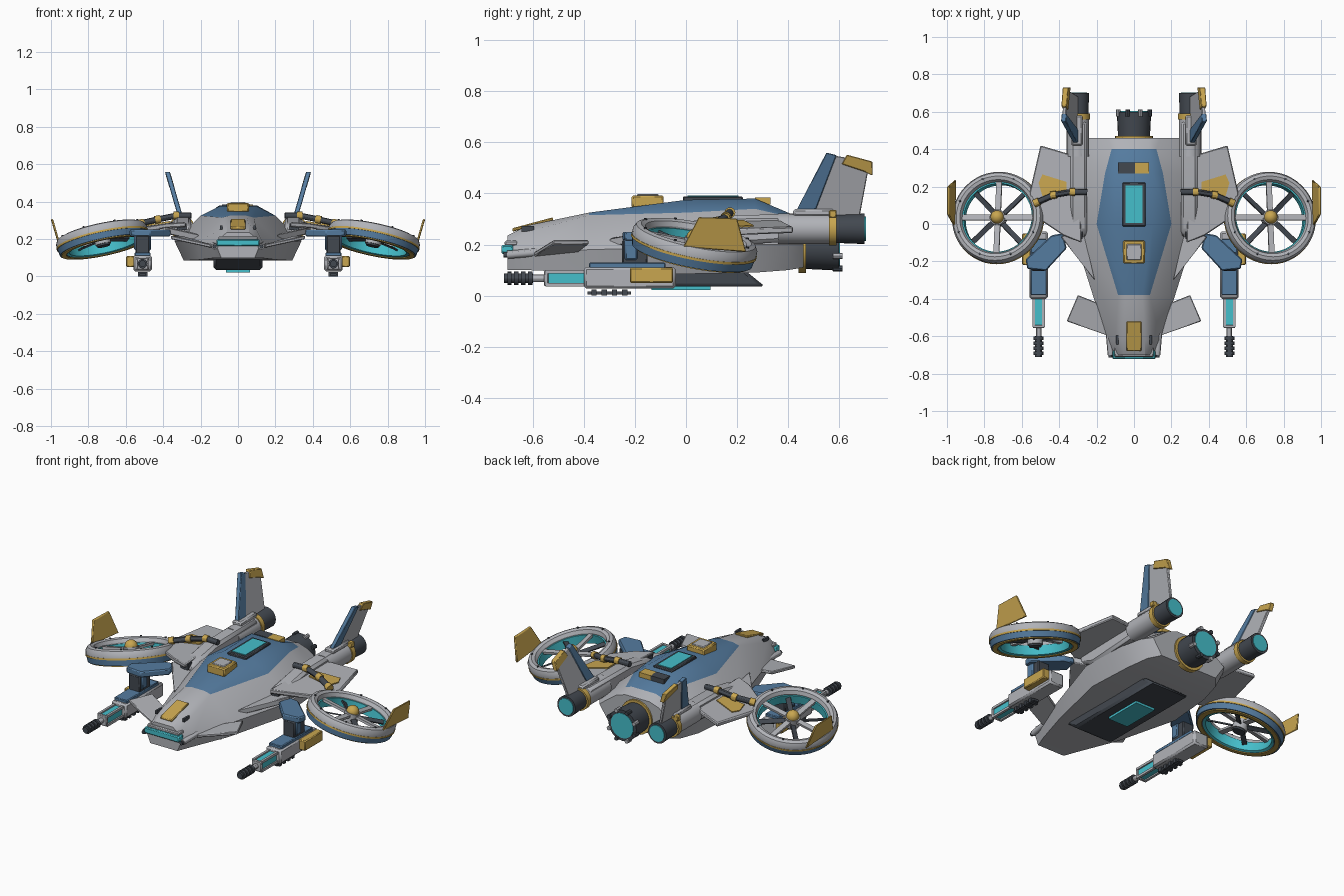
import bpy, bmesh, math
from mathutils import Matrix, Vector

cube = bpy.data.objects.get("Cube")
if cube:
    bpy.data.objects.remove(cube, do_unlink=True)

def material(name, r, g, b):
    m = bpy.data.materials.new(name)
    m.use_nodes = True
    m.diffuse_color = (r, g, b, 1)
    m.node_tree.nodes["Principled BSDF"].inputs["Base Color"].default_value = (r, g, b, 1)
    return m

GREY = material("hull_grey", .44, .45, .48)
BLUE = material("panel_blue", .09, .2, .35)
GOLD = material("trim_gold", .58, .38, .08)
TEAL = material("glow_teal", .06, .52, .6)
DARK = material("dark_metal", .055, .065, .08)

def finish(name, bm, mats, pair=False, bevel=0, matrix=None):
    if matrix:
        bm.transform(matrix)
    bmesh.ops.recalc_face_normals(bm, faces=bm.faces[:])
    me = bpy.data.meshes.new(name)
    bm.to_mesh(me)
    bm.free()
    for m in mats if isinstance(mats, list) else [mats]:
        me.materials.append(m)
    for p in me.polygons:
        p.use_smooth = True
    me.set_sharp_from_angle(angle=math.radians(30))
    ob = bpy.data.objects.new(name, me)
    bpy.context.collection.objects.link(ob)
    if bevel:
        b = ob.modifiers.new("bevel", 'BEVEL')
        b.width, b.segments = bevel, 1
    if pair:
        ob.modifiers.new("mirror", 'MIRROR')
    return ob

def box(name, c, size, mat, pair=False, bevel=0, matrix=None, yaw=0):
    bm = bmesh.new()
    bmesh.ops.create_cube(bm, size=1)
    bm.transform(Matrix.Translation(c) @ Matrix.Rotation(yaw, 4, 'Z') @ Matrix.Diagonal((*size, 1)))
    return finish(name, bm, mat, pair, bevel, matrix)

def prism(name, pts, depth, mat, pair=False, bevel=0):
    bm = bmesh.new()
    f = bm.faces.new([bm.verts.new(p) for p in pts])
    new = bmesh.ops.extrude_face_region(bm, geom=[f])["geom"]
    bmesh.ops.translate(bm, vec=depth, verts=[v for v in new if isinstance(v, bmesh.types.BMVert)])
    if f.is_valid and len([e for e in f.edges if len(e.link_faces) > 1]) == 0:
        bm.faces.remove(f)
    return finish(name, bm, mat, pair, bevel)

def tube(name, a, b, r0, mat, pair=False, r1=None, seg=24, matrix=None):
    a, b = Vector(a), Vector(b)
    bm = bmesh.new()
    bmesh.ops.create_cone(bm, cap_ends=True, segments=seg, radius1=r0,
                          radius2=r0 if r1 is None else r1, depth=(b - a).length)
    bm.transform(Matrix.Translation((a + b) / 2) @ (b - a).to_track_quat('Z', 'Y').to_matrix().to_4x4())
    return finish(name, bm, mat, pair, 0, matrix)

def lathe(name, prof, mat, pair, matrix, seg=48):
    bm = bmesh.new()
    rings = [[bm.verts.new((r * math.cos(t), r * math.sin(t), z)) for r, z in prof]
             for t in (2 * math.pi * i / seg for i in range(seg))]
    n = len(prof)
    for i in range(seg):
        p, q = rings[i], rings[(i + 1) % seg]
        for j in range(n):
            bm.faces.new((p[j], q[j], q[(j + 1) % n], p[(j + 1) % n]))
    return finish(name, bm, mat, pair, 0, matrix)

# Hull: y, then half width and height of bottom, side, shoulder and roof
sections = [
    (-.70, .09, .10, .11, .15, .09, .21, .06, .235),
    (-.62, .12, .10, .14, .17, .10, .25, .06, .275),
    (-.38, .20, .09, .22, .18, .085, .315, .045, .325),
    (0, .29, .085, .34, .19, .20, .325, .10, .375),
    (.27, .27, .09, .32, .20, .155, .34, .10, .38),
    (.40, .24, .10, .29, .20, .12, .31, .08, .325),
    (.46, .19, .11, .25, .20, .14, .28, .08, .30)]
bm = bmesh.new()
loops = []
for y, *v in sections:
    half = [(v[i], v[i + 1]) for i in range(0, 8, 2)]
    loops.append([bm.verts.new((x, y, z)) for x, z in half + [(-x, z) for x, z in reversed(half)]])
for k, (p, q) in enumerate(zip(loops, loops[1:])):
    for j in range(8):
        f = bm.faces.new((p[j], q[j], q[(j + 1) % 8], p[(j + 1) % 8]))
        f.material_index = int(j in (2, 3, 4) and 2 <= k <= 4)
bm.faces.new(loops[0])
bm.faces.new(loops[-1])
finish("hull", bm, [GREY, BLUE])

# Nose details
box("nose_light", (0, -.70, .18), (.23, .045, .035), TEAL, bevel=.005)
box("nose_brow", (0, -.685, .205), (.21, .05, .02), GREY, bevel=.005)
prism("nose_panel", [(-.04, -.68, .25), (.04, -.68, .25), (.04, -.52, .293), (-.04, -.52, .293)],
      (0, 0, .014), GOLD, bevel=.004)
tube("nose_cannon", (.125, -.70, .16), (.135, -.58, .17), .016, GREY, True, seg=12)
tube("nose_muzzle", (.125, -.715, .16), (.125, -.69, .16), .011, DARK, True, seg=12)
box("nose_sensor", (.09, -.62, .262), (.012, .05, .02), DARK, True)
prism("canard", [(.13, -.60, .15), (.20, -.42, .17), (.30, -.38, .20), (.36, -.52, .20)],
      (0, 0, .018), GREY, True, .004)

# Roof details
box("window_frame", (0, .105, .379), (.125, .235, .02), DARK, bevel=.005)
box("roof_window", (0, .105, .387), (.09, .20, .012), TEAL)
box("hatch_frame", (0, -.15, .368), (.115, .125, .05), GOLD, bevel=.006)
box("hatch_lid", (0, -.15, .392), (.08, .085, .012), GREY, bevel=.004)
box("roof_stripe_dark", (-.04, .30, .37), (.09, .06, .028), DARK)
box("roof_stripe_gold", (.04, .30, .37), (.08, .06, .028), GOLD)

# Belly pod
prism("belly_pod", [(.13, -.42, .10), (.13, .23, .10), (.13, .31, .035), (.13, -.34, .035)],
      (-.26, 0, 0), DARK, bevel=.012)
box("belly_window", (0, -.02, .031), (.13, .23, .018), TEAL)

# Wings and strakes
prism("wing", [(.28, -.10, .265), (.38, -.06, .26), (.50, .02, .24), (.56, .16, .235), (.50, .42, .245), (.30, .36, .275)],
      (0, 0, .025), GREY, True, .005)
prism("wing_panel", [(.36, .155, .288), (.49, .15, .268), (.51, .22, .264), (.49, .265, .267), (.36, .225, .287)],
      (0, 0, .009), GOLD, True)
prism("strake", [(.28, .0, .21), (.39, -.07, .23), (.21, -.30, .19)], (0, 0, .035), GREY, True, .004)

# Curved arms carrying the fans
arm = [(.25, .17, .325), (.33, .172, .325), (.43, .155, .305), (.52, .115, .285)]
for i, (a, b) in enumerate(zip(arm, arm[1:])):
    tube("fan_arm_%d" % (i + 1), a, b, .016, DARK, True, seg=12)
for i in (1, 2, 3):
    p, d = Vector(arm[i]), (Vector(arm[i]) - Vector(arm[i - 1])).normalized() * .015
    tube("arm_collar_%d" % i, p - d, p + d, .021, GOLD, True, seg=12)

# Tilted ring fans
FAN = Matrix.Translation((.727, .033, .205)) @ Matrix.Rotation(math.radians(12), 4, 'Y') \
    @ Matrix.Rotation(math.radians(-11), 4, 'X')
lathe("fan_ring", [(.195, -.005), (.193, .015), (.202, .033), (.22, .04), (.238, .033), (.248, .015), (.248, -.005)],
      GREY, True, FAN)
lathe("fan_trim", [(.2, -.015), (.2, -.005), (.25, -.005), (.25, -.015)], GOLD, True, FAN)
lathe("fan_band", [(.2, -.048), (.2, -.015), (.246, -.015), (.24, -.048)], BLUE, True, FAN)
lathe("fan_lower_trim", [(.205, -.053), (.205, -.045), (.232, -.045), (.232, -.053)], GOLD, True, FAN)
lathe("fan_glow", [(.186, -.045), (.186, .008), (.2, .008), (.2, -.05)], TEAL, True, FAN)
for i in range(4):
    turn = FAN @ Matrix.Rotation(i * math.pi / 2, 4, 'Z')
    box("fan_spoke_%d" % (i + 1), (.11, 0, .005), (.17, .03, .014), GREY, True, matrix=turn)
    blade = turn @ Matrix.Rotation(math.pi / 4, 4, 'Z') @ Matrix.Rotation(.4, 4, 'X')
    box("fan_blade_%d" % (i + 1), (.105, 0, -.01), (.17, .028, .008), DARK, True, matrix=blade)
tube("fan_hub", (0, 0, -.035), (0, 0, .02), .042, GREY, True, matrix=FAN)
tube("fan_hub_base", (0, 0, -.045), (0, 0, -.035), .035, DARK, True, matrix=FAN)
bm = bmesh.new()
bmesh.ops.create_uvsphere(bm, u_segments=20, v_segments=10, radius=.036)
finish("fan_cap", bm, GOLD, True, matrix=FAN @ Matrix.Translation((0, 0, .022)))
for i in range(8):
    p = Matrix.Rotation((i + .5) * math.pi / 4, 4, 'Z') @ Vector((.22, 0, .038))
    tube("ring_bolt_%d" % (i + 1), p, p + Vector((0, 0, .006)), .006, DARK, True, seg=8, matrix=FAN)
prism("winglet", [(.955, -.01, .19), (.988, .05, .305), (.988, .20, .30), (.95, .235, .17)],
      (.012, 0, .003), GOLD, True, .003)

# Gun pylons and pods
prism("pylon_arm", [(.38, -.05, .215), (.44, -.06, .215), (.58, -.19, .215), (.57, -.24, .215), (.47, -.25, .215), (.36, -.13, .215)],
      (0, 0, .035), BLUE, True, .006)
box("pylon_post", (.51, -.20, .165), (.075, .10, .11), DARK, True, .006)
box("pylon_cover", (.51, -.215, .19), (.09, .05, .10), BLUE, True, .006)
box("gun_pod", (.51, -.22, .07), (.10, .36, .085), GREY, True, .01)
box("pod_plate", (.51, -.23, .118), (.085, .30, .022), BLUE, True, .004)
box("pod_side_box", (.575, -.135, .08), (.045, .17, .06), GOLD, True, .005)
box("pod_rail", (.51, -.30, .011), (.035, .17, .012), DARK, True)
for i in range(4):
    box("rail_foot_%d" % (i + 1), (.51, -.36 + i * .04, .012), (.05, .02, .024), DARK, True)
box("gun_core", (.51, -.475, .068), (.05, .15, .05), TEAL, True)
for i, (dx, dz) in enumerate([(-1, -1), (1, -1), (-1, 1), (1, 1)]):
    box("gun_rail_%d" % (i + 1), (.51 + dx * .026, -.475, .068 + dz * .026), (.014, .15, .014), GREY, True)
box("gun_collar", (.51, -.548, .068), (.062, .018, .062), GREY, True, .004)
tube("gun_barrel", (.51, -.69, .068), (.51, -.54, .068), .015, GREY, True, seg=12)
for i in range(4):
    y = -.70 + i * .027
    tube("muzzle_ring_%d" % (i + 1), (.51, y, .068), (.51, y + .017, .068), .026, DARK, True, seg=12)
tube("muzzle_core", (.51, -.712, .068), (.51, -.6, .068), .018, DARK, True, seg=12)

# Side engines
prism("nacelle", [(.25, -.08, .24), (.25, -.04, .28), (.25, .15, .315), (.25, .55, .32), (.25, .55, .22), (.25, .05, .19)],
      (.09, 0, 0), GREY, True, .015)
box("nacelle_intake", (.30, -.06, .265), (.05, .04, .035), DARK, True)
def engine(name, x, z, r, y0, y1, pair):
    tube(name + "_collar", (x, y0 - .03, z), (x, y0, z), r * 1.1, GOLD, pair)
    tube(name + "_nozzle", (x, y0, z), (x, y1, z), r * .93, DARK, pair, r)
    tube(name + "_glow", (x, y1, z), (x, y1 + .004, z), r * .8, TEAL, pair)
tube("nacelle_tube", (.30, .36, .262), (.30, .57, .262), .06, GREY, True)
engine("side_engine", .30, .262, .06, .59, .70, True)

# Main engine with clamps round the rim
engine("main_engine", 0, .19, .092, .47, .60, False)
for i in range(8):
    t = (i + .5) * math.pi / 4
    tube("nozzle_clamp_%d" % (i + 1), (.09 * math.cos(t), .575, .19 + .09 * math.sin(t)),
         (.09 * math.cos(t), .612, .19 + .09 * math.sin(t)), .012, GREY if i % 2 else DARK, seg=8)

# Tail fins: outward lean follows height
def fin(name, yz, mat, thick):
    prism(name, [(.305 - thick / 2 + (z - .31) * .29, y, z) for y, z in yz], (thick, 0, 0), mat, True, .003)
fin("tail_fin", [(.44, .31), (.57, .55), (.72, .525), (.68, .31)], GREY, .018)
fin("fin_leading_edge", [(.42, .31), (.55, .56), (.59, .55), (.51, .34)], BLUE, .026)
fin("fin_tip", [(.61, .515), (.63, .552), (.73, .525), (.73, .47), (.70, .485)], GOLD, .028)
box("fin_root", (.305, .50, .325), (.06, .16, .03), GREY, True, .008)
box("fin_clamp", (.345, .575, .32), (.03, .03, .03), GOLD, True, .004)
